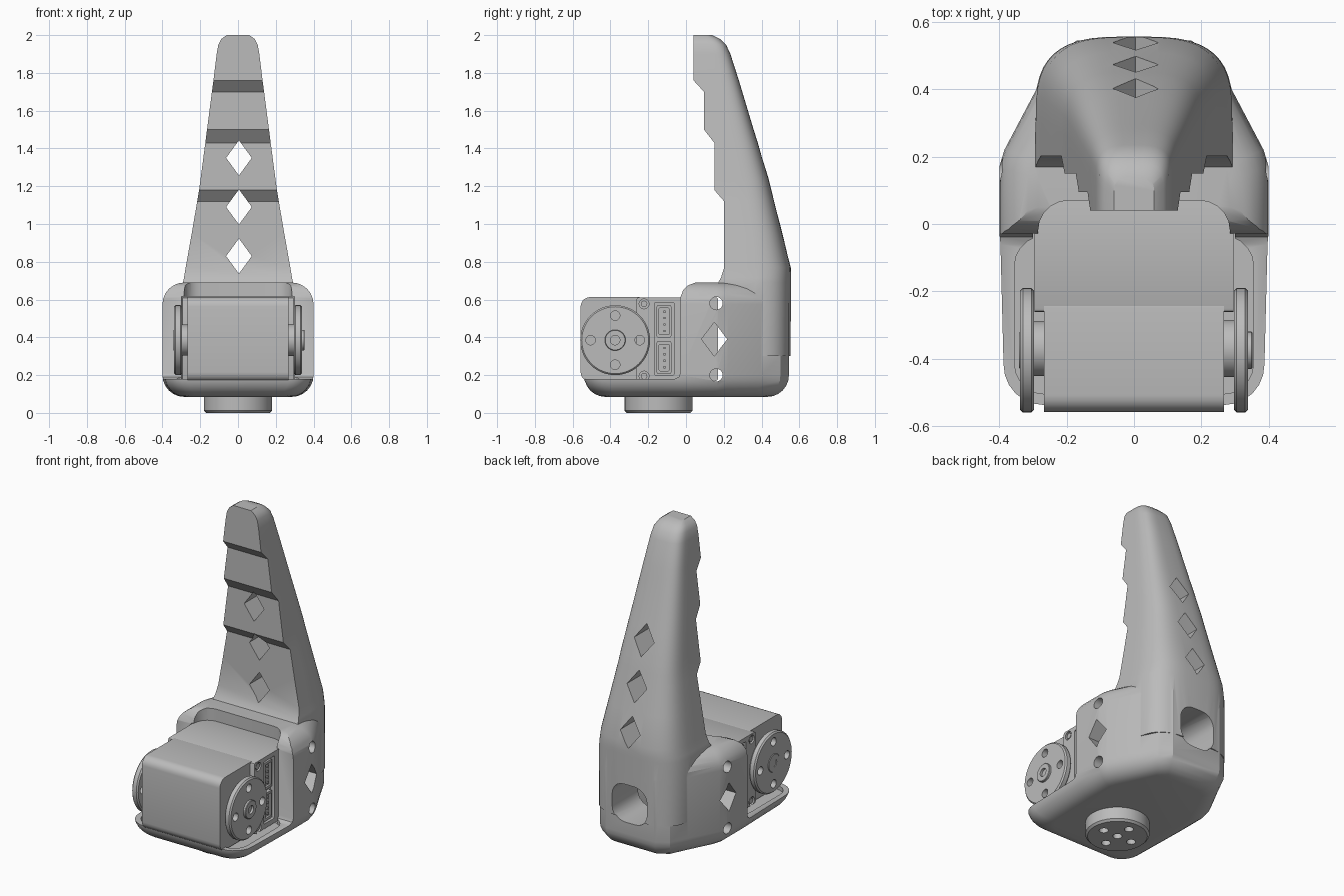
import bpy, bmesh
from math import sin, cos, pi, radians

if "Cube" in bpy.data.objects:
    bpy.data.objects.remove(bpy.data.objects["Cube"], do_unlink=True)

grey = bpy.data.materials.new("plain grey")
grey.use_nodes = True
GREY = (0.5, 0.5, 0.5, 1)
grey.diffuse_color = GREY
for node in grey.node_tree.nodes:
    if node.type == 'BSDF_PRINCIPLED':
        node.inputs["Base Color"].default_value = GREY


def loft(name, rings):
    """Skin a stack of equal-length rings and cap both ends."""
    bm = bmesh.new()
    loops = [[bm.verts.new(p) for p in ring] for ring in rings]
    n = len(loops[0])
    for a, b in zip(loops, loops[1:]):
        for i in range(n):
            j = (i + 1) % n
            bm.faces.new((a[i], a[j], b[j], b[i]))
    bm.faces.new(loops[0])
    bm.faces.new(loops[-1])
    bmesh.ops.recalc_face_normals(bm, faces=bm.faces)
    mesh = bpy.data.meshes.new(name)
    bm.to_mesh(mesh)
    bm.free()
    mesh.materials.append(grey)
    ob = bpy.data.objects.new(name, mesh)
    bpy.context.collection.objects.link(ob)
    return ob


def place(pts, axis, d):
    if axis == 'X':
        return [(d, u, v) for u, v in pts]
    if axis == 'Y':
        return [(u, d, v) for u, v in pts]
    return [(u, v, d) for u, v in pts]


def prism(name, pts, axis, lo, hi):
    return loft(name, [place(pts, axis, lo), place(pts, axis, hi)])


def ngon(u, v, ru, rv=None, n=24):
    rv = rv or ru
    return [(u + ru * cos(2 * pi * i / n), v + rv * sin(2 * pi * i / n)) for i in range(n)]


def rounded(u0, u1, v0, v1, r, seg=5):
    pts = []
    corners = ((u1 - r, v1 - r), (u0 + r, v1 - r), (u0 + r, v0 + r), (u1 - r, v0 + r))
    for k, (cu, cv) in enumerate(corners):
        for i in range(seg + 1):
            a = (k + i / seg) * pi / 2
            pts.append((cu + r * cos(a), cv + r * sin(a)))
    return pts


def disc(name, u, v, r, axis, lo, hi, edge=0.008):
    """Round plate with small chamfers on both rims."""
    steps = ((lo, r - edge), (lo + edge, r), (hi - edge, r), (hi, r - edge))
    return loft(name, [place(ngon(u, v, rad, n=48), axis, d) for d, rad in steps])


def combine(target, tool, operation='DIFFERENCE'):
    mod = target.modifiers.new("bool", 'BOOLEAN')
    mod.operation, mod.solver, mod.object = operation, 'EXACT', tool
    bpy.context.view_layer.objects.active = target
    bpy.ops.object.modifier_apply(modifier=mod.name)
    bpy.data.objects.remove(tool, do_unlink=True)


def cut(target, pts, axis, lo, hi):
    combine(target, prism("cutter", pts, axis, lo, hi))


def smooth(ob, angle=28):
    bpy.ops.object.select_all(action='DESELECT')
    ob.select_set(True)
    bpy.context.view_layer.objects.active = ob
    bpy.ops.object.shade_smooth_by_angle(angle=radians(angle))


# Housing: plan outline stacked with rounded top and bottom rims
half = [(0.27 + 0.12 * sin(i * pi / 12), -0.42 - 0.12 * cos(i * pi / 12)) for i in range(7)]
half += [(0.40, -0.03), (0.40, 0.17), (0.385, 0.22), (0.29, 0.40), (0.24, 0.50), (0.17, 0.545)]
outline = half + [(-x, y) for x, y in reversed(half)]
RIM = 0.115
levels = []
for i in range(7):
    a = i * pi / 12
    levels.append((0.085 + RIM * (1 - cos(a)), RIM * (1 - sin(a))))
levels += [(0.69 + 0.085 - z, d) for z, d in reversed(levels)]
housing = loft("housing_and_finger", [
    [(x * (1 - d / 0.4), y * (1 - d / 0.55), z) for x, y in outline] for z, d in levels])

# Finger: flat stepped front, rounded back; (height, half width, front, back)
stations = [
    (0.30, 0.295, 0.17, 0.557), (0.69, 0.292, 0.17, 0.557), (0.715, 0.286, 0.185, 0.557),
    (0.77, 0.277, 0.202, 0.555), (0.95, 0.245, 0.202, 0.51), (1.12, 0.216, 0.202, 0.467),
    (1.18, 0.206, 0.15, 0.452), (1.24, 0.198, 0.15, 0.437), (1.43, 0.173, 0.15, 0.38),
    (1.50, 0.164, 0.095, 0.358), (1.70, 0.138, 0.095, 0.298), (1.76, 0.13, 0.04, 0.28),
    (1.90, 0.113, 0.04, 0.235), (1.95, 0.104, 0.04, 0.212), (1.98, 0.088, 0.04, 0.18),
    (2.0, 0.06, 0.04, 0.14)]


def finger_ring(z, w, front, back):
    mid = back - 0.9 * w
    ring = [(-w, front, z), (w, front, z)]
    for i in range(25):
        a = pi * i / 24
        c, s = cos(a), max(sin(a), 0)
        x = w * abs(c) ** 0.62 * (1 if c > 0 else -1)
        ring.append((x, mid + (back - mid) * s ** 0.62, z))
    return ring


combine(housing, loft("finger", [finger_ring(*s) for s in stations]), 'UNION')

# Open the front above the tray, then hollow the tray and servo bay
cut(housing, [(-1, 0.18), (-0.06, 0.18), (-0.038, 0.19), (-0.03, 0.21), (-0.03, 0.61),
              (-0.015, 0.65), (0.01, 0.675), (0.05, 0.69), (0.05, 0.9), (-1, 0.9)], 'X', -1, 1)
cut(housing, rounded(-0.355, 0.355, -0.505, -0.035, 0.09), 'Z', 0.155, 0.3)
cut(housing, rounded(-0.285, 0.285, -0.4, 0.07, 0.09), 'Z', 0.155, 0.9)
cut(housing, rounded(-0.30, 0.30, -0.4, 0.30, 0.02), 'Z', 0.156, 0.615)

# Diamond windows, screw holes and cable opening
for z in (0.83, 1.09, 1.35):
    cut(housing, ngon(0.005, z, 0.068, 0.093, 4), 'Y', -0.2, 0.9)
cut(housing, ngon(0.15, 0.39, 0.068, 0.09, 4), 'X', -0.6, 0.6)
for z in (0.2, 0.58):
    cut(housing, ngon(0.16, z, 0.034, n=20), 'X', -0.6, 0.6)
cut(housing, rounded(-0.12, 0.12, 0.27, 0.51, 0.085), 'Y', 0.25, 0.8)
smooth(housing)

# Servo: narrow front gearbox and wider rear case
gearbox = prism("servo_front", rounded(-0.558, -0.2, 0.165, 0.613, 0.05), 'X', -0.267, 0.267)
smooth(gearbox)
case = prism("servo_rear", rounded(-0.262, 0.17, 0.17, 0.612, 0.012, 2), 'X', -0.295, 0.295)
for side in (-1, 1):
    cut(case, rounded(-0.168, -0.062, 0.2, 0.585, 0.008, 2), 'X', side * 0.265, side * 0.4)
    for z in (0.195, 0.577):
        cut(case, ngon(-0.222, z, 0.026), 'X', side * 0.28, side * 0.4)
smooth(case)

for side, tag in ((1, "left"), (-1, "right")):
    # Cable sockets with pins, and case screws
    for z, pos in ((0.208, "lower"), (0.4, "upper")):
        socket = prism(f"{tag}_{pos}_socket", rounded(-0.155, -0.078, z, z + 0.17, 0.006, 2),
                       'X', side * 0.26, side * 0.288)
        cut(socket, rounded(-0.142, -0.09, z + 0.015, z + 0.155, 0.004, 2), 'X', side * 0.275, side * 0.4)
        for k in range(4):
            c = z + 0.034 + 0.034 * k
            prism(f"{tag}_{pos}_pin_{k}", rounded(-0.12, -0.108, c - 0.006, c + 0.006, 0.002, 1),
                  'X', side * 0.27, side * 0.287)
    for z, pos in ((0.195, "lower"), (0.577, "upper")):
        smooth(prism(f"{tag}_{pos}_screw", ngon(-0.222, z, 0.017), 'X', side * 0.27, side * 0.291))

    # Drive horn: neck, drilled plate and centre hub
    smooth(prism(f"{tag}_horn_neck", ngon(-0.37, 0.385, 0.085 if side > 0 else 0.082, n=40),
                 'X', side * 0.255, side * 0.30))
    lo, hi = sorted((side * 0.297, side * 0.338))
    horn = disc(f"{tag}_horn", -0.375, 0.385, 0.185, 'X', lo, hi)
    for u, v in ((0.13, 0), (-0.13, 0), (0, 0.13), (0, -0.13)):
        cut(horn, ngon(-0.375 + u, 0.385 + v, 0.025), 'X', side * 0.28, side * 0.4)
    smooth(horn)
    lo, hi = sorted((side * 0.31, side * (0.352 if side > 0 else 0.342)))
    hub = disc(f"{tag}_horn_hub", -0.375, 0.385, 0.055, 'X', lo, hi, 0.003)
    cut(hub, ngon(-0.375, 0.385, 0.025), 'X', side * 0.325, side * 0.4)
    smooth(hub)

# Round mounting flange underneath
flange = disc("base_flange", 0, -0.145, 0.18, 'Z', 0, 0.12, 0.012)
for u, v in ((0, 0), (0.1, 0), (-0.1, 0), (0, 0.1), (0, -0.1)):
    cut(flange, ngon(u, v - 0.145, 0.026), 'Z', -0.1, 0.05)
smooth(flange)
